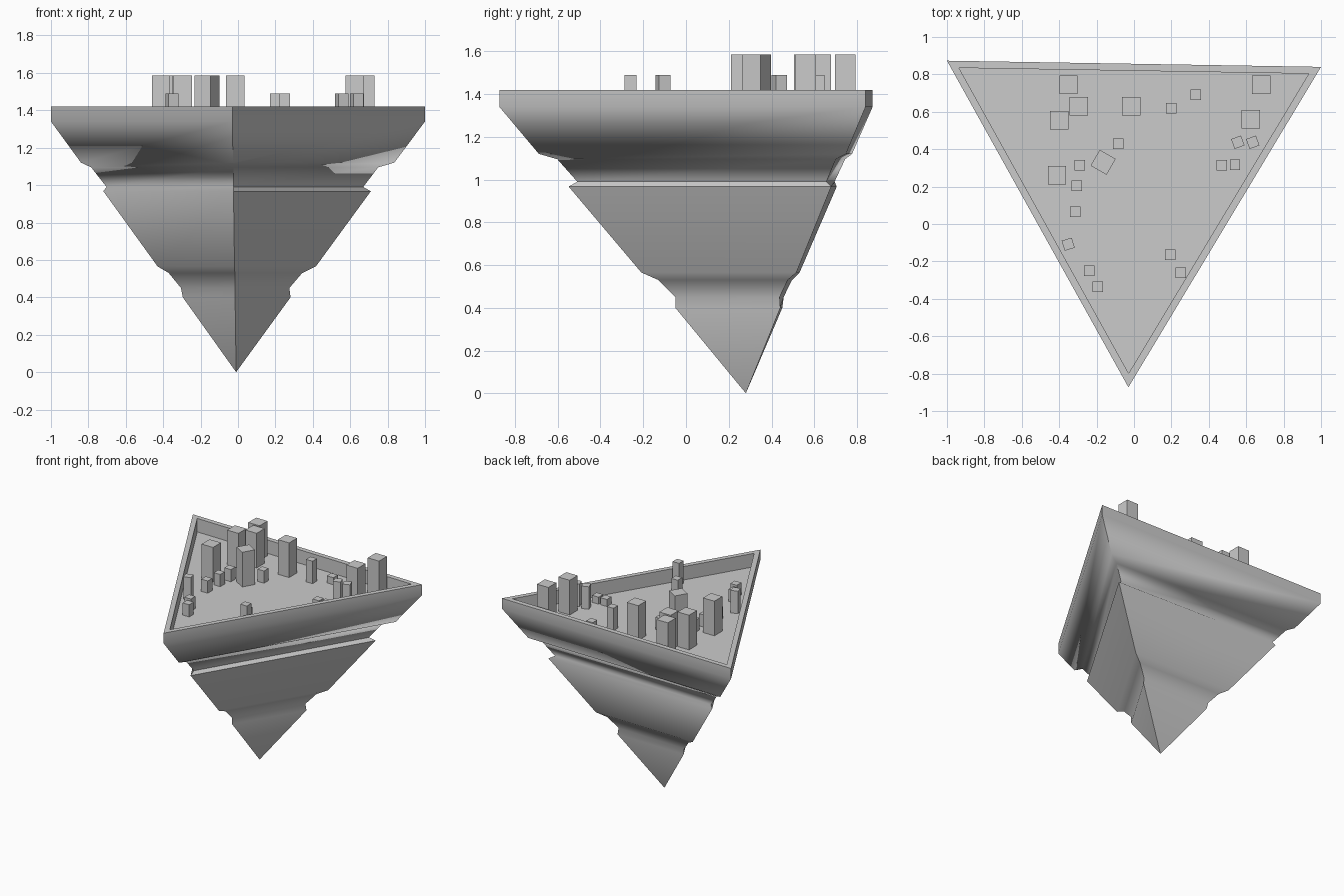
import bpy, bmesh, math
from mathutils import Matrix, Vector

if "Cube" in bpy.data.objects:
    bpy.data.objects.remove(bpy.data.objects["Cube"])

CENTRE = Vector((-0.01, 0.28))
CORNERS = [Vector(c) - CENTRE for c in ((-1, 0.873), (-0.03, -0.873), (1, 0.84))]
FLOOR = 1.315


def finish(name, bm):
    bmesh.ops.recalc_face_normals(bm, faces=bm.faces)
    mesh = bpy.data.meshes.new(name)
    bm.to_mesh(mesh)
    bm.free()
    obj = bpy.data.objects.new(name, mesh)
    bpy.context.collection.objects.link(obj)
    return obj


# Rock: triangular rings (z, scale at left, front and right corner), apex up to rim, then recess
rings = [
    (0.40, 0.288, 0.286, 0.288), (0.45, 0.298, 0.286, 0.282),
    (0.53, 0.364, 0.355, 0.350), (0.565, 0.424, 0.424, 0.422),
    (0.967, 0.717, 0.719, 0.713), (0.99, 0.700, 0.684, 0.673),
    (1.095, 0.783, 0.765, 0.752), (1.12, 0.838, 0.840, 0.837),
    (1.34, 1, 1, 1), (1.42, 1, 1, 1),
    (1.42, 0.935, 0.935, 0.935), (FLOOR, 0.935, 0.935, 0.935),
]
bm = bmesh.new()
apex = bm.verts.new((*CENTRE, 0))
previous = None
for z, *scales in rings:
    ring = [bm.verts.new((*(CENTRE + c * s), z)) for c, s in zip(CORNERS, scales)]
    for i in range(3):
        j = (i + 1) % 3
        if previous:
            bm.faces.new((previous[i], previous[j], ring[j], ring[i]))
        else:
            bm.faces.new((apex, ring[j], ring[i]))
    previous = ring
bm.faces.new(previous)
rock = finish("floating_rock", bm)
bpy.context.view_layer.objects.active = rock
rock.select_set(True)
bpy.ops.object.shade_smooth_by_angle(angle=math.radians(62))


# Buildings: square blocks standing on the recessed floor
def blocks(name, size, items):
    for n, (x, y, top, turn) in enumerate(items, 1):
        b = bmesh.new()
        h = top - FLOOR
        m = (Matrix.Translation((x, y, FLOOR + h / 2))
             @ Matrix.Rotation(math.radians(turn), 4, 'Z')
             @ Matrix.Diagonal((size, size, h, 1)))
        bmesh.ops.create_cube(b, size=1, matrix=m)
        finish(f"{name}_{n}", b)


T, M, L, S = 1.585, 1.49, 1.41, 1.37
blocks("tower", 0.098, [
    (-0.35, 0.745, T, 0), (-0.295, 0.63, T, 0), (-0.40, 0.555, T, 0),
    (-0.015, 0.63, T, 0), (-0.165, 0.33, T, -30), (-0.412, 0.26, T, 0),
    (0.68, 0.745, T, 0), (0.625, 0.56, T, 0)])
blocks("house", 0.056, [
    (0.20, 0.62, M, 0), (-0.352, -0.108, M, 17), (0.25, -0.26, M, 0),
    (0.555, 0.437, M, 20), (0.635, 0.437, M, 20),
    (0.33, 0.69, S, 0), (0.47, 0.315, S, 0), (0.54, 0.317, S, 0),
    (-0.085, 0.43, L, 0), (-0.29, 0.315, L, 0), (-0.305, 0.205, L, 0),
    (-0.315, 0.065, L, 0), (-0.24, -0.25, L, 0), (-0.195, -0.335, L, 0),
    (0.195, -0.165, L, 0)])
